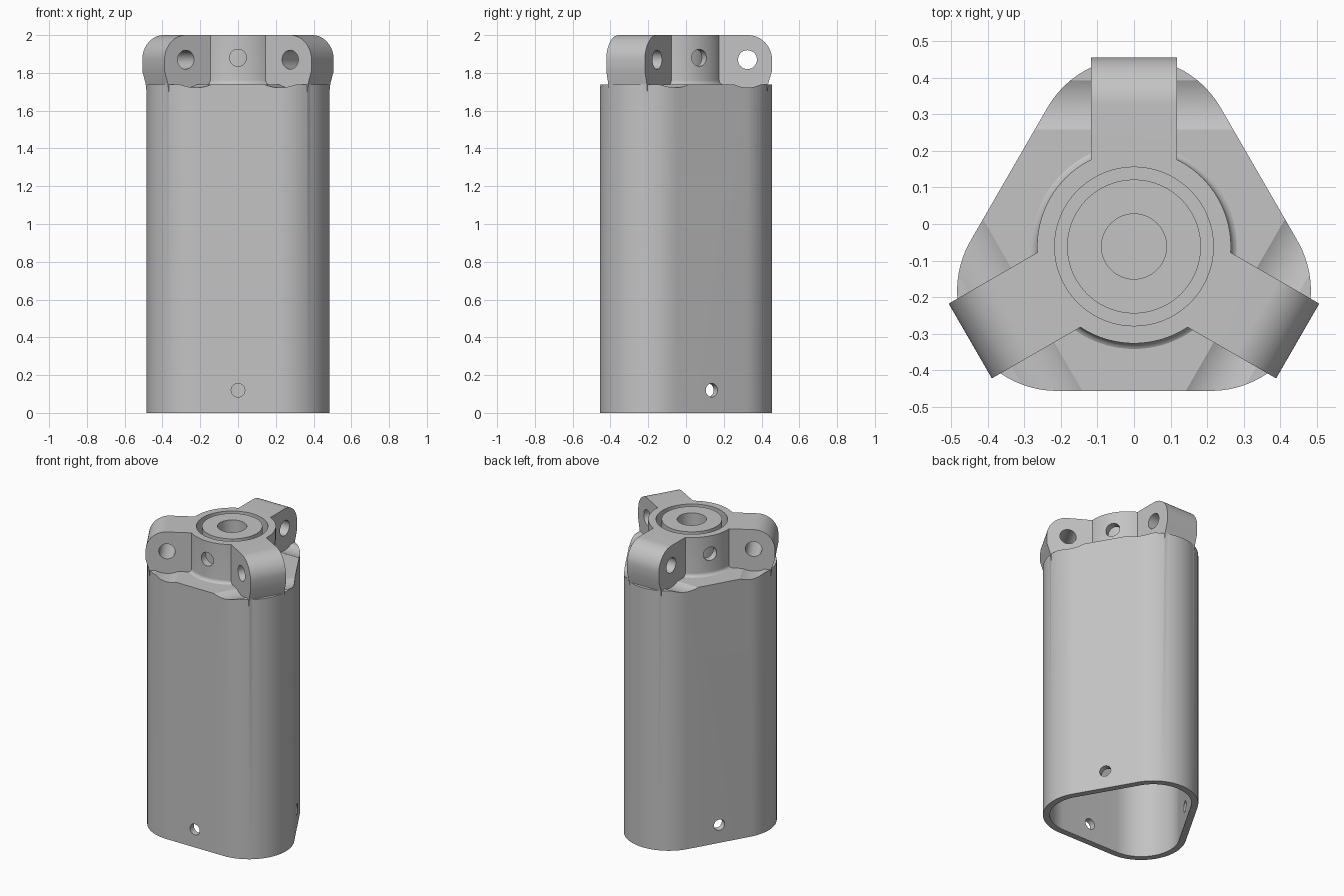
import bpy, bmesh, math
from mathutils import Matrix, Vector

if "Cube" in bpy.data.objects:
    bpy.data.objects.remove(bpy.data.objects["Cube"])

AXIS = Vector((0, -0.0615, 0))          # centre of the three-fold symmetry
ARMS = [math.radians(a) for a in (90, 210, 330)]
FLATS = [math.radians(a) for a in (270, 30, 150)]

grey = bpy.data.materials.new("light grey")
grey.diffuse_color = (0.55, 0.55, 0.55, 1)
grey.use_nodes = True
grey.node_tree.nodes["Principled BSDF"].inputs["Base Color"].default_value = grey.diffuse_color


def finish(bm, name):
    bmesh.ops.remove_doubles(bm, verts=bm.verts, dist=1e-6)
    bmesh.ops.recalc_face_normals(bm, faces=bm.faces)
    if bm.calc_volume(signed=True) < 0:
        bmesh.ops.reverse_faces(bm, faces=bm.faces)
    me = bpy.data.meshes.new(name)
    bm.to_mesh(me)
    bm.free()
    me.materials.append(grey)
    ob = bpy.data.objects.new(name, me)
    bpy.context.collection.objects.link(ob)
    return ob


def prism(name, pts, depth, mat=Matrix()):
    """Extrude a 2D outline along its local z."""
    bm = bmesh.new()
    lo = [bm.verts.new(mat @ Vector((x, y, 0))) for x, y in pts]
    hi = [bm.verts.new(mat @ Vector((x, y, depth))) for x, y in pts]
    bm.faces.new(lo[::-1])
    bm.faces.new(hi)
    for i in range(len(pts)):
        bm.faces.new((lo[i - 1], lo[i], hi[i], hi[i - 1]))
    return finish(bm, name)


def lathe(name, profile, n=96):
    """Revolve a closed (radius, z) outline around the main axis."""
    bm = bmesh.new()
    rings = []
    for r, z in profile:
        angles = [2 * math.pi * i / n for i in range(n if r else 1)]
        rings.append([bm.verts.new(AXIS + Vector((r * math.cos(t), r * math.sin(t), z))) for t in angles])
    for a, b in zip(rings, rings[1:] + rings[:1]):
        for i in range(n):
            q = [a[i % len(a)], a[(i + 1) % len(a)], b[(i + 1) % len(b)], b[i % len(b)]]
            q = list(dict.fromkeys(q))
            if len(q) > 2:
                bm.faces.new(q)
    return finish(bm, name)


def rod(name, p0, p1, r, n=48):
    d = p1 - p0
    rot = d.to_track_quat('Z', 'Y').to_matrix().to_4x4()
    return prism(name, arc(0, 0, r, 0, 360, n)[:-1], d.length, Matrix.Translation(p0) @ rot)


def arc(cx, cy, r, a0, a1, n):
    return [(cx + r * math.cos(math.radians(a0 + (a1 - a0) * i / n)),
             cy + r * math.sin(math.radians(a0 + (a1 - a0) * i / n))) for i in range(n + 1)]


def rounded_triangle(r, d=0.243):
    return [p for a in (90, 210, 330)
            for p in arc(d * math.cos(math.radians(a)), AXIS.y + d * math.sin(math.radians(a)),
                         r, a - 60, a + 60, 24)]


def polar(angle, radial, side, z):
    u = Vector((math.cos(angle), math.sin(angle), 0))
    v = Vector((-math.sin(angle), math.cos(angle), 0))
    return AXIS + u * radial + v * side + Vector((0, 0, z))


def volume(me):
    bm = bmesh.new()
    bm.from_mesh(me)
    v = bm.calc_volume(signed=True)
    bm.free()
    return v


def combine(body, other, op):
    """Boolean with a sanity check on the volume; tries each solver in turn."""
    before, size = volume(body.data), volume(other.data)
    for solver in ('MANIFOLD', 'EXACT', 'FLOAT'):
        m = body.modifiers.new("cut", 'BOOLEAN')
        m.object, m.operation = other, op
        try:
            m.solver = solver
        except TypeError:
            body.modifiers.remove(m)
            continue
        bpy.context.view_layer.update()
        dg = bpy.context.evaluated_depsgraph_get()
        me = bpy.data.meshes.new_from_object(body.evaluated_get(dg))
        body.modifiers.remove(m)
        change = volume(me) - before if op == 'UNION' else before - volume(me)
        if len(me.polygons) > 4 and 1e-7 < change < size * 1.01:
            body.data = me
            break
    else:
        if op == 'UNION':
            return                      # keep it as its own part
    bpy.data.objects.remove(other)


# Hollow rounded-triangle sleeve
body = prism("triangular_housing", rounded_triangle(0.2735), 1.738)
combine(body, prism("cavity", rounded_triangle(0.232), 1.7, Matrix.Translation((0, 0, -0.1))), 'DIFFERENCE')

# Shallow clearance scoops either side of each arm
for a in ARMS:
    for s in (-1, 1):
        combine(body, rod("scoop", polar(a, 0.387, s * 0.11, 1.87),
                          polar(a, 0.387, s * 0.4, 1.87), 0.148, 96), 'DIFFERENCE')

# Central hub with a filleted foot
foot = arc(0.29, 1.761, 0.025, 270, 180, 8)
combine(body, lathe("hub", [(0, 1.65), (0.29, 1.65)] + foot + [(0.265, 2), (0, 2)]), 'UNION')

# Three round-ended hinge arms
arm_side = [(0, 1.69), (0.49, 1.69), (0.497, 1.745), (0.517, 1.81)] + arc(0.387, 1.87, 0.13, 0, 90, 20) + [(0, 2)]
for a in ARMS:
    u = Vector((math.cos(a), math.sin(a), 0))
    w = u.cross(Vector((0, 0, 1)))
    o = AXIS - w * 0.118
    mat = Matrix(((u.x, 0, w.x, o.x), (u.y, 0, w.y, o.y), (0, 1, 0, 0), (0, 0, 0, 1)))
    combine(body, prism("arm", arm_side, 0.236, mat), 'UNION')

# Ring groove and blind bore in the hub
combine(body, lathe("groove", [(0.183, 1.8), (0.217, 1.8), (0.217, 2.1), (0.183, 2.1)]), 'DIFFERENCE')
combine(body, lathe("bore", [(0, 1.78), (0.089, 1.78), (0.089, 2.1), (0, 2.1)]), 'DIFFERENCE')

# Hinge pin holes, hub side holes, and screw holes near the base
for a in ARMS:
    combine(body, rod("pin_hole", polar(a, 0.387, -0.2, 1.87), polar(a, 0.387, 0.2, 1.87), 0.05), 'DIFFERENCE')
for a in FLATS:
    combine(body, rod("hub_hole", polar(a, 0.2, 0, 1.88), polar(a, 0.4, 0, 1.88), 0.045), 'DIFFERENCE')
    combine(body, rod("base_hole", polar(a, 0.3, 0, 0.12), polar(a, 0.5, 0, 0.12), 0.036), 'DIFFERENCE')

for ob in bpy.context.scene.objects:
    ob.select_set(True)
bpy.context.view_layer.objects.active = body
bpy.ops.object.shade_smooth_by_angle(angle=math.radians(25))
